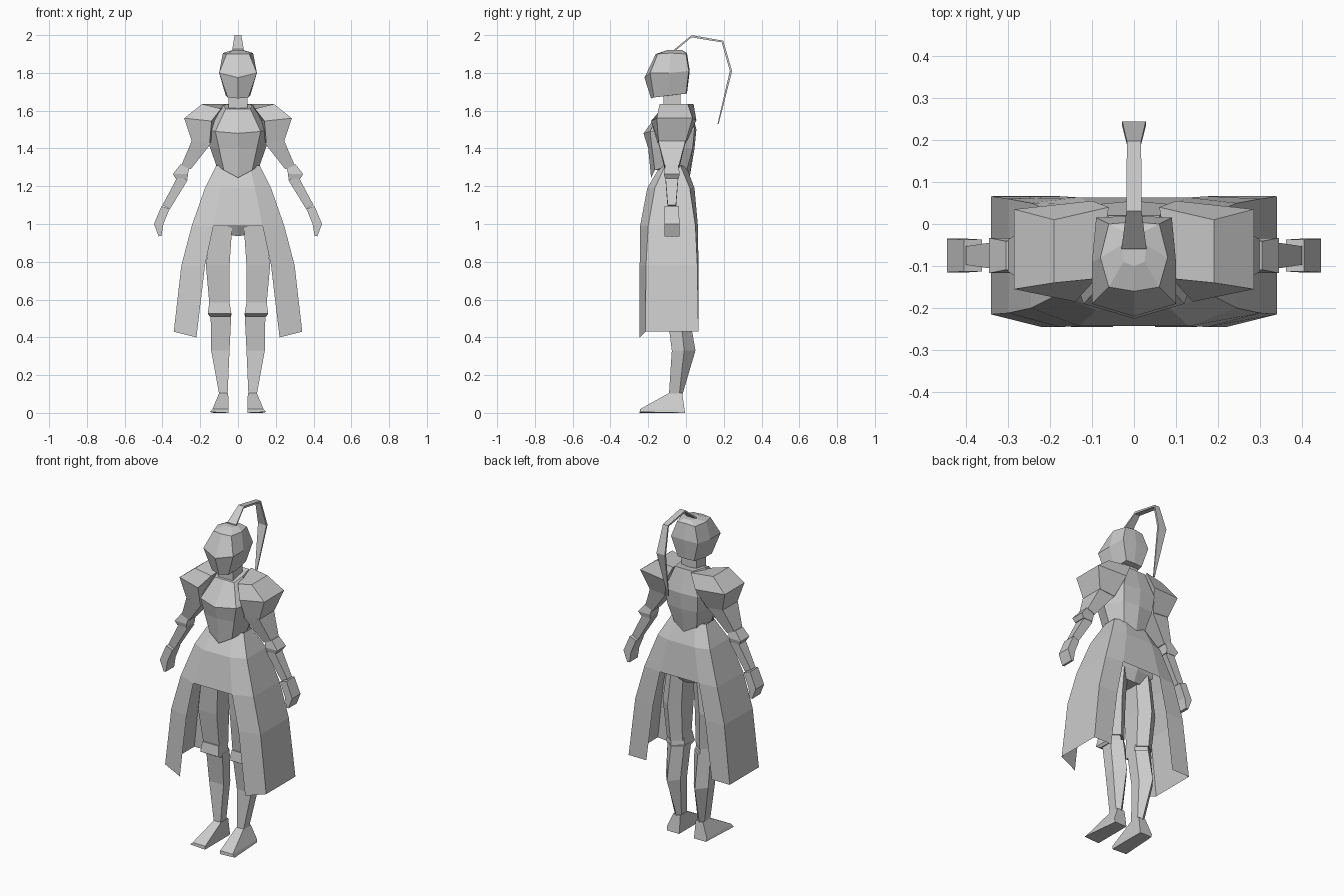
import bpy, bmesh

steel = bpy.data.materials.new("light_grey")
steel.diffuse_color = (0.6, 0.6, 0.6, 1)


def loft(name, rings, mirror=False, caps=True, keep=None):
    """Skin closed rings of points; keep(row, column) filters the side faces."""
    bm = bmesh.new()
    rows = [[bm.verts.new(p) for p in r] for r in rings]
    n = len(rows[0])
    for i in range(len(rows) - 1):
        for j in range(n):
            if keep is None or keep(i, j):
                k = (j + 1) % n
                bm.faces.new((rows[i][j], rows[i][k], rows[i + 1][k], rows[i + 1][j]))
    if caps:
        bm.faces.new(rows[0])
        bm.faces.new(rows[-1])
    bmesh.ops.delete(bm, geom=[v for v in bm.verts if not v.link_faces], context='VERTS')
    bmesh.ops.recalc_face_normals(bm, faces=bm.faces)
    me = bpy.data.meshes.new(name)
    bm.to_mesh(me)
    bm.free()
    me.materials.append(steel)
    ob = bpy.data.objects.new(name, me)
    bpy.context.collection.objects.link(ob)
    if mirror:
        ob.modifiers.new("mirror", 'MIRROR')
    return ob


def sym(half):
    """Complete a half ring that runs from front centre to back centre."""
    return half + [(-x, y, z) for x, y, z in reversed(half[1:-1])]


# Helmet
loft("helmet", [
    sym([(0, -.10, 1.92), (.025, -.09, 1.92), (.03, -.05, 1.92), (.02, -.02, 1.92), (0, -.02, 1.92)]),
    sym([(0, -.16, 1.90), (.06, -.15, 1.90), (.08, -.08, 1.905), (.06, 0, 1.90), (0, .005, 1.905)]),
    sym([(0, -.22, 1.775), (.10, -.19, 1.80), (.10, -.09, 1.80), (.09, .015, 1.81), (0, .02, 1.81)]),
    sym([(0, -.185, 1.665), (.055, -.17, 1.67), (.065, -.09, 1.68), (.055, 0, 1.69), (0, .005, 1.69)]),
])
loft("neck", [[(-.05, -.12, z), (.05, -.12, z), (.05, -.03, z), (-.05, -.03, z)] for z in (1.7, 1.6)])

# Plume: thin ribbon bending over the back of the helmet
plume = [(-.06, 1.92, .03, 0, .006), (.03, 1.994, .018, .001, .006), (.193, 1.966, .017, .004, .004),
         (.238, 1.81, .028, .006, 0), (.17, 1.53, .004, .003, 0)]
loft("plume", [[(-w, y - a, z - b), (w, y - a, z - b), (w, y + a, z + b), (-w, y + a, z + b)]
               for y, z, w, a, b in plume])

# Breastplate, pointed at the waist
loft("breastplate", [
    sym([(0, -.13, 1.61), (.065, -.13, 1.61), (.08, -.07, 1.63), (.06, .02, 1.635), (0, .02, 1.635)]),
    sym([(0, -.225, 1.48), (.12, -.19, 1.49), (.16, -.08, 1.50), (.11, .045, 1.50), (0, .055, 1.50)]),
    sym([(0, -.20, 1.40), (.10, -.18, 1.40), (.15, -.08, 1.41), (.10, .035, 1.40), (0, .045, 1.40)]),
    sym([(0, -.185, 1.245), (.075, -.165, 1.285), (.115, -.08, 1.31), (.075, .005, 1.29), (0, .02, 1.25)]),
])

# Shoulder guards
loft("shoulder_guard", [
    [(.09, -.13, 1.61), (.19, -.14, 1.635), (.19, .01, 1.635), (.06, .04, 1.635)],
    [(.14, -.185, 1.545), (.285, -.155, 1.56), (.285, .035, 1.56), (.10, .055, 1.55)],
    [(.15, -.15, 1.43), (.245, -.145, 1.44), (.245, 0, 1.44), (.14, 0, 1.43)],
], mirror=True)


def arm(name, sections):
    """Each section: outer x, z, inner x, z, half depth."""
    loft(name, [[(xo, -.075 - d, zo), (xo, -.075 + d, zo), (xi, -.075 + d, zi), (xi, -.075 - d, zi)]
                for xo, zo, xi, zi, d in sections], mirror=True)


arm("upper_arm", [(.245, 1.44, .14, 1.43, .072), (.30, 1.31, .25, 1.29, .038)])
arm("elbow_guard", [(.305, 1.315, .255, 1.305, .034), (.345, 1.265, .265, 1.265, .042),
                    (.33, 1.24, .267, 1.24, .036)])
arm("forearm", [(.32, 1.25, .265, 1.235, .034), (.40, 1.10, .36, 1.08, .022)])
arm("hand", [(.405, 1.095, .362, 1.08, .038), (.445, 1.0, .395, 1.0, .04), (.42, .935, .405, .937, .04)])


# Skirt: closed above, long side panels open at front and back below
def skirt_ring(z, xf, xs, yf, ysf, ysb, yb, drop=0):
    return sym([(0, yf, z), (xf, yf, z - drop), (xs, ysf, z), (xs, ysb, z), (xf, yb, z), (0, yb, z)])


loft("skirt", [
    skirt_ring(1.31, .06, .115, -.135, -.11, -.03, 0),
    skirt_ring(1.19, .09, .175, -.205, -.165, .02, .045),
    skirt_ring(.99, .13, .245, -.243, -.20, .05, .063),
    skirt_ring(.78, .175, .30, -.245, -.212, .06, .066),
    skirt_ring(.43, .22, .34, -.245, -.215, .066, .067, .03),
], caps=False, keep=lambda i, j: i < 2 or j in (1, 2, 3, 6, 7, 8))

# Hips under the skirt
loft("hips", [
    sym([(0, -.13, 1.31), (.10, -.11, 1.31), (.10, -.02, 1.31), (0, -.01, 1.31)]),
    sym([(0, -.17, 1.0), (.13, -.14, 1.0), (.13, .01, 1.0), (0, .03, 1.0)]),
    sym([(0, -.13, .935), (.06, -.12, .945), (.06, -.01, .945), (0, 0, .935)]),
])


def leg(name, sections):
    """Each section: height, inner x, outer x, front y, side y, back ridge y."""
    loft(name, [[(a, f, z), (b, f, z), (b, m, z), ((a + b) / 2, r, z), (a, m, z)]
                for z, a, b, f, m, r in sections], mirror=True)


leg("thigh", [(1.0, .03, .14, -.15, -.02, .02), (.78, .045, .17, -.14, -.02, .025),
              (.56, .045, .15, -.115, -.03, .01)])
leg("knee_guard", [(.585, .045, .152, -.125, -.04, .0), (.525, .035, .16, -.135, -.04, .005),
                   (.51, .04, .15, -.11, -.04, .005)])
leg("shin", [(.53, .035, .145, -.10, -.03, .015), (.33, .045, .142, -.075, -.01, .05),
             (.10, .055, .10, -.09, -.035, -.018)])

# Feet, flaring towards flat toes
loft("foot", [
    [(.052, -.09, .105), (.10, -.09, .105), (.10, -.02, .105), (.052, -.02, .105)],
    [(.05, -.243, .02), (.135, -.243, .02), (.135, -.008, .02), (.05, -.008, .02)],
    [(.05, -.245, 0), (.15, -.245, .005), (.13, -.005, 0), (.05, -.005, 0)],
], mirror=True)
